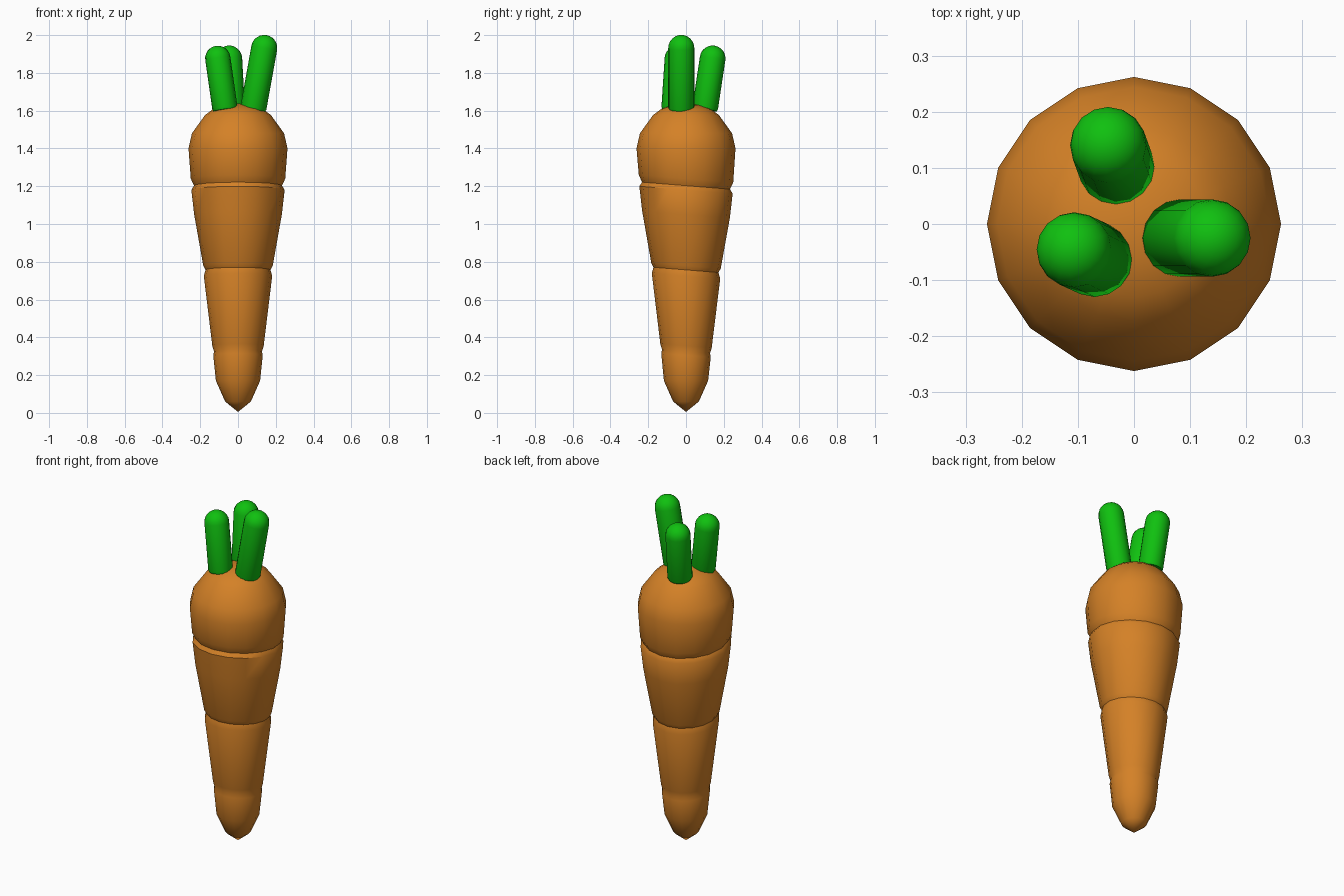
import bpy, bmesh, math
from mathutils import Vector

if "Cube" in bpy.data.objects:
    bpy.data.objects.remove(bpy.data.objects["Cube"])


def material(name, rgb):
    m = bpy.data.materials.new(name)
    m.diffuse_color = (*rgb, 1)
    m.use_nodes = True
    m.node_tree.nodes["Principled BSDF"].inputs["Base Color"].default_value = m.diffuse_color
    return m


ORANGE = material("carrot orange", (0.66, 0.22, 0.02))
GREEN = material("stem green", (0.005, 0.53, 0.005))


def lathe(name, profile, sides, mat, tilts=None):
    """Spin (radius, z) points about z; each ring may slope along y."""
    bm = bmesh.new()
    rings = []
    for i, (r, z) in enumerate(profile):
        k = tilts[i] if tilts else 0
        n = 1 if r == 0 else sides
        ring = []
        for s in range(n):
            a = 2 * math.pi * s / sides
            y = r * math.sin(a)
            ring.append(bm.verts.new((r * math.cos(a), y, z - k * y)))
        rings.append(ring)
    for lo, hi in zip(rings, rings[1:]):
        for s in range(sides):
            t = (s + 1) % sides
            f = [lo[s % len(lo)], lo[t % len(lo)], hi[t % len(hi)], hi[s % len(hi)]]
            bm.faces.new(list(dict.fromkeys(f)))
    bmesh.ops.recalc_face_normals(bm, faces=bm.faces[:])
    me = bpy.data.meshes.new(name)
    bm.to_mesh(me)
    bm.free()
    ob = bpy.data.objects.new(name, me)
    bpy.context.collection.objects.link(ob)
    me.materials.append(mat)
    bpy.ops.object.select_all(action='DESELECT')
    ob.select_set(True)
    bpy.context.view_layer.objects.active = ob
    bpy.ops.object.shade_smooth_by_angle(angle=math.radians(38))
    return ob


# Root: four stacked segments with sloping grooves (radius, z, slope)
root = [
    (0, 0.005, 0), (0.068, 0.06, 0), (0.117, 0.17, 0), (0.131, 0.305, 0.08), (0.127, 0.325, 0.08),
    (0.136, 0.355, 0.08), (0.181, 0.725, 0.08), (0.172, 0.757, 0.08),
    (0.184, 0.78, 0.08), (0.232, 1.05, 0.08), (0.247, 1.18, 0.08), (0.233, 1.203, 0.08),
    (0.236, 1.21, 0.08), (0.25, 1.24, 0.08), (0.262, 1.4, 0), (0.244, 1.48, 0),
    (0.174, 1.577, 0), (0.13, 1.61, 0), (0.07, 1.63, 0), (0, 1.638, 0),
]
lathe("carrot_root", [p[:2] for p in root], 16, ORANGE, [p[2] for p in root])

# Stems: leaning capsules with rounded tops (base, centre of top dome, radius)
stems = {
    "stem_right": ((0.08, -0.025, 1.605), (0.139, -0.025, 1.932), 0.069),
    "stem_back": ((-0.031, 0.1, 1.605), (-0.046, 0.141, 1.877), 0.068),
    "stem_left": ((-0.068, -0.064, 1.605), (-0.107, -0.046, 1.877), 0.067),
}
for name, (base, top, r) in stems.items():
    base, top = Vector(base), Vector(top)
    axis = top - base
    h = axis.length
    prof = [(0, 0), (r * 0.93, 0), (r, 0.012)]
    prof += [(r * math.cos(math.radians(d)), h + r * math.sin(math.radians(d)))
             for d in range(0, 90, 15)] + [(0, h + r)]
    ob = lathe(name, prof, 16, GREEN)
    ob.location = base
    ob.rotation_mode = 'QUATERNION'
    ob.rotation_quaternion = Vector((0, 0, 1)).rotation_difference(axis)
